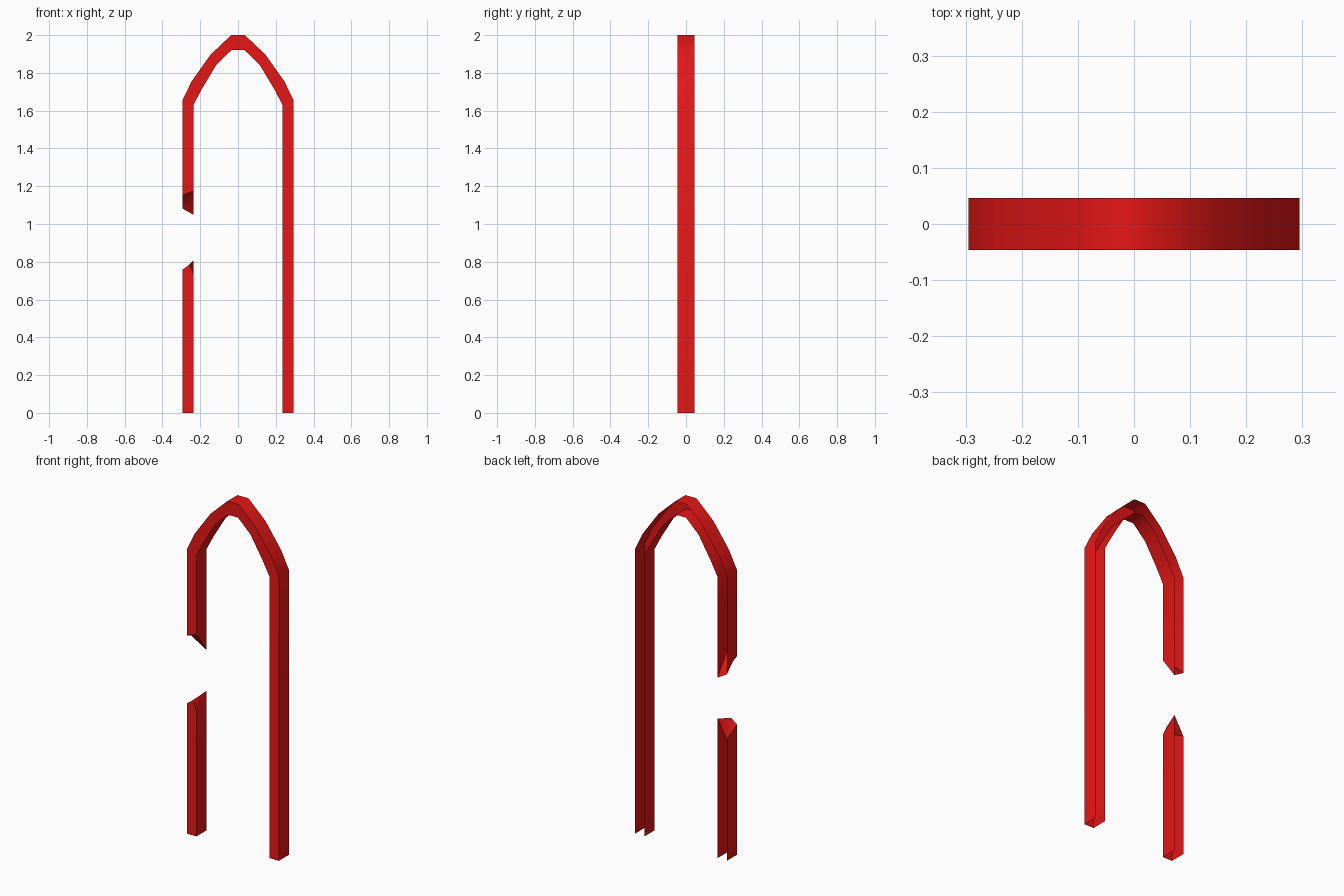
import bpy, bmesh, math

if "Cube" in bpy.data.objects:
    bpy.data.objects.remove(bpy.data.objects["Cube"])

Y = 0.046           # half depth of the channel
XO, XI = 0.295, 0.235   # outer and inner faces of the legs

red = bpy.data.materials.new("red_paint")
red.diffuse_color = (0.8, 0.008, 0.008, 1)
red.use_nodes = True
red.node_tree.nodes["Principled BSDF"].inputs["Base Color"].default_value = red.diffuse_color


def section(outer, inner):
    """Channel section, open at the back: outer wall, front, inner wall."""
    d, a = (outer[0], Y, outer[1]), (outer[0], -Y, outer[1])
    b, c = (inner[0], -Y, inner[1]), (inner[0], Y, inner[1])
    return [[d, a], [a, b], [b, c]]


def channel(name, sections, cap_index, cap_pivot):
    """Skin the sections and close one broken end with a fan of triangles."""
    bm = bmesh.new()
    verts = {}

    def v(p):
        key = tuple(round(c, 4) for c in p)
        if key not in verts:
            verts[key] = bm.verts.new(key)
        return verts[key]

    for s0, s1 in zip(sections, sections[1:]):
        for e0, e1 in zip(s0, s1):
            bm.faces.new([v(p) for p in e1 + e0[::-1]])
    walls = sections[cap_index]
    ring = walls[0] + walls[1][1:] + walls[2][1:]
    ring = ring[cap_pivot:] + ring[:cap_pivot]
    for p, q in zip(ring[1:], ring[2:]):
        tri = [v(ring[0]), v(p), v(q)]
        bm.faces.new(tri if cap_index == 0 else tri[::-1])
    mesh = bpy.data.meshes.new(name)
    bm.to_mesh(mesh)
    bm.free()
    mesh.materials.append(red)
    ob = bpy.data.objects.new(name, mesh)
    bpy.context.collection.objects.link(ob)
    bpy.ops.object.select_all(action='DESELECT')
    ob.select_set(True)
    bpy.context.view_layer.objects.active = ob
    bpy.ops.object.shade_smooth_by_angle(angle=math.radians(50))


# pointed arch profile, right half from spring line to crown
outer = [(XO, 1.654), (0.245, 1.756), (0.145, 1.897), (0.036, 2.0)]
inner = [(XI, 1.632), (0.19, 1.717), (0.113, 1.845), (0.033, 1.922)]
half = list(zip(outer, inner))
mirrored = [((-o[0], o[1]), (-i[0], i[1])) for o, i in reversed(half)]

# broken lower end of the arch's left leg
D, A = (-XO, Y, 1.083), (-XO, -Y, 1.152)
B, C = (-XI, -Y, 1.176), (-XI, Y, 1.048)
K = (-XO, -0.01, 1.138)
arch_break = [[D, K, A], [A, B], [B, C]]

arch = [section((XO, 0), (XI, 0))]
arch += [section(o, i) for o, i in half + mirrored]
channel("arch_frame", arch + [arch_break], -1, 3)

# broken top of the lower left post
D, A = (-XO, Y, 0.705), (-XO, -Y, 0.757)
B, C = (-XI, -Y, 0.733), (-XI, Y, 0.81)
K = (-0.258, -Y, 0.785)
post_break = [[D, A], [A, K, B], [B, C]]
channel("broken_post", [post_break, section((-XO, 0), (-XI, 0))], 0, 2)
